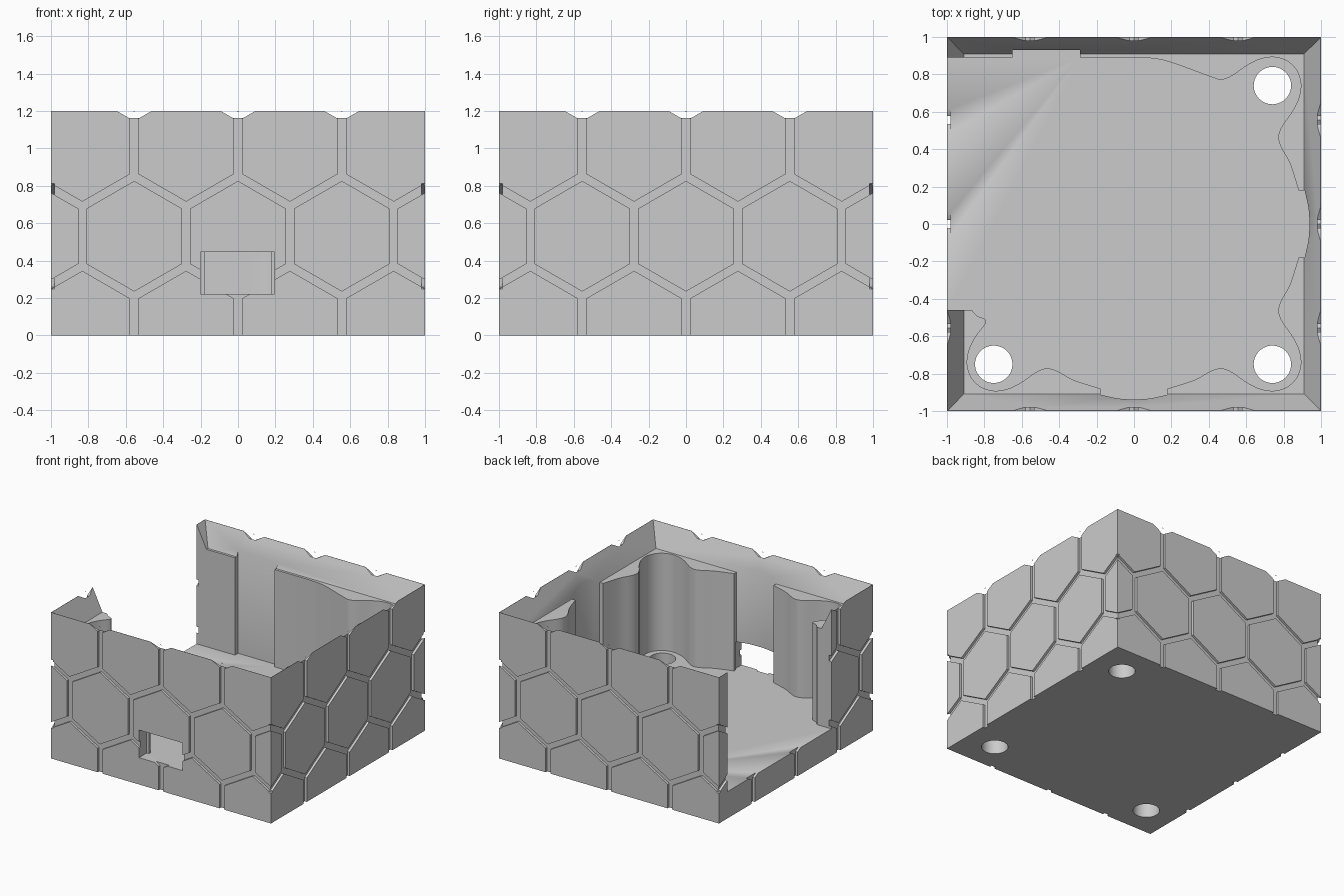
import bpy, bmesh, math
from mathutils import Matrix, Vector

cube = bpy.data.objects.get("Cube")
if cube:
    bpy.data.objects.remove(cube, do_unlink=True)

FLOOR, LEDGE, HEIGHT = 0.22, 1.02, 1.2
PITCH = 0.555                      # hexagon spacing across flats
GROOVE_W, GROOVE_D = 0.043, 0.02


def new_object(name, bm):
    bmesh.ops.recalc_face_normals(bm, faces=bm.faces)
    mesh = bpy.data.meshes.new(name)
    bm.to_mesh(mesh)
    bm.free()
    obj = bpy.data.objects.new(name, mesh)
    bpy.context.collection.objects.link(obj)
    return obj


def add_prism(bm, lower, upper):
    """Join two matching loops of points into a closed solid."""
    a = [bm.verts.new(p) for p in lower]
    b = [bm.verts.new(p) for p in upper]
    bm.faces.new(a[::-1])
    bm.faces.new(b)
    for i in range(len(a)):
        j = (i + 1) % len(a)
        bm.faces.new((a[i], a[j], b[j], b[i]))


def prism(name, outline, z0, z1, outline_top=None):
    bm = bmesh.new()
    add_prism(bm, [(x, y, z0) for x, y in outline],
              [(x, y, z1) for x, y in outline_top or outline])
    return new_object(name, bm)


def rect(x0, x1, y0, y1):
    return [(x0, y0), (x1, y0), (x1, y1), (x0, y1)]


def cut(obj, cutter, keep=False):
    mod = obj.modifiers.new("cut", "BOOLEAN")
    mod.operation, mod.solver, mod.object = "DIFFERENCE", "EXACT", cutter
    bpy.context.view_layer.objects.active = obj
    bpy.ops.object.modifier_apply(modifier=mod.name)
    if not keep:
        bpy.data.objects.remove(cutter, do_unlink=True)


def smooth(points, steps=5):
    """Catmull-Rom curve through the points."""
    pts = [Vector(p) for p in points]
    pts = [pts[0] * 2 - pts[1]] + pts + [pts[-1] * 2 - pts[-2]]
    out = []
    for a, b, c, d in zip(pts, pts[1:], pts[2:], pts[3:]):
        for k in range(steps):
            t = k / steps
            out.append((b * 2 + (c - a) * t + (a * 2 - b * 5 + c * 4 - d) * t * t
                        + (b * 3 - a - c * 3 + d) * t ** 3) / 2)
    return [tuple(p) for p in out] + [tuple(pts[-2])]


# Outer block
body = prism("hex_panel_box", rect(-1, 1, -1, 1), 0, HEIGHT)

# Hexagon groove net, cut into each of the four sides
bm = bmesh.new()
radius = (PITCH - GROOVE_W) / math.sqrt(3)
for row in range(-2, 3):
    for col in range(-3, 4):
        cx = (col + (row % 2) / 2) * PITCH
        cz = 0.53 + row * PITCH * math.sqrt(3) / 2
        ring = [(cx + radius * math.sin(k * math.pi / 3),
                 cz + radius * math.cos(k * math.pi / 3)) for k in range(6)]
        add_prism(bm, [(x, -1.2, z) for x, z in ring], [(x, -0.9, z) for x, z in ring])
tiles = new_object("hex_tiles", bm)
net = prism("groove_net", rect(-1.05, 1.05, -1.1, GROOVE_D - 1), -0.1, 1.3)
cut(net, tiles)
for side in range(4):
    net.matrix_world = Matrix.Rotation(side * math.pi / 2, 4, "Z")
    bpy.context.view_layer.update()
    cut(body, net, keep=True)
bpy.data.objects.remove(net, do_unlink=True)

# Sloping inner rim
cut(body, prism("rim_slope", rect(-0.91, 0.91, -0.91, 0.91), LEDGE, HEIGHT + 0.02,
                rect(-1.008, 1.008, -1.008, 1.008)))

# Cavity outline: wavy corner pockets, shallow recesses, open side
half = [(0.18, 0.88), (0.32, 0.835), (0.41, 0.787), (0.465, 0.772), (0.52, 0.79),
        (0.6, 0.845), (0.67, 0.88), (0.74, 0.892), (0.8, 0.88), (0.848, 0.848)]
full = half + [(v, u) for u, v in half[-2::-1]]
arc = [(-0.18, 0.912), (-0.09, 0.932), (0, 0.938), (0.09, 0.932), (0.18, 0.912)]
front_left_open = [(-0.868, -0.46), (-0.84, -0.49)] + [(-v, -u) for u, v in half[4:]]
outline = [(-1.2, -0.46)]
outline += smooth(front_left_open + [(-u, -v) for u, v in half[-2::-1]])
outline += smooth([(u, -v) for u, v in arc])
outline += smooth([(u, -v) for u, v in full])
outline += smooth([(v, u) for u, v in arc])
back = [(v, u) for u, v in half] + [(u, v) for u, v in half[-2:1:-1]]
outline += smooth(back + [(0.16, 0.875), (0, 0.89)])
outline += [(-0.29, 0.89), (-0.29, 0.93), (-0.65, 0.93), (-0.65, 0.89), (-1.2, 0.89)]
cut(body, prism("cavity", outline, FLOOR, 1.4))

# Slot in the front wall
cut(body, prism("front_slot", rect(-0.2, 0.195, -1.1, -0.9), FLOOR, 0.447))

# Round holes through the floor
for x, y in ((0.74, 0.74), (0.74, -0.75), (-0.75, -0.75)):
    circle = [(x + 0.1 * math.cos(k * math.pi / 20), y + 0.1 * math.sin(k * math.pi / 20))
              for k in range(40)]
    cut(body, prism("floor_hole", circle, -0.1, FLOOR + 0.1))

# Colour and shading
grey = bpy.data.materials.new("plain grey")
grey.use_nodes = True
colour = (0.6, 0.6, 0.6, 1)
grey.diffuse_color = colour
grey.node_tree.nodes["Principled BSDF"].inputs["Base Color"].default_value = colour
body.data.materials.clear()
body.data.materials.append(grey)
for poly in body.data.polygons:
    poly.material_index = 0
bpy.ops.object.select_all(action="DESELECT")
body.select_set(True)
bpy.context.view_layer.objects.active = body
bpy.ops.object.shade_smooth_by_angle(angle=math.radians(30))
